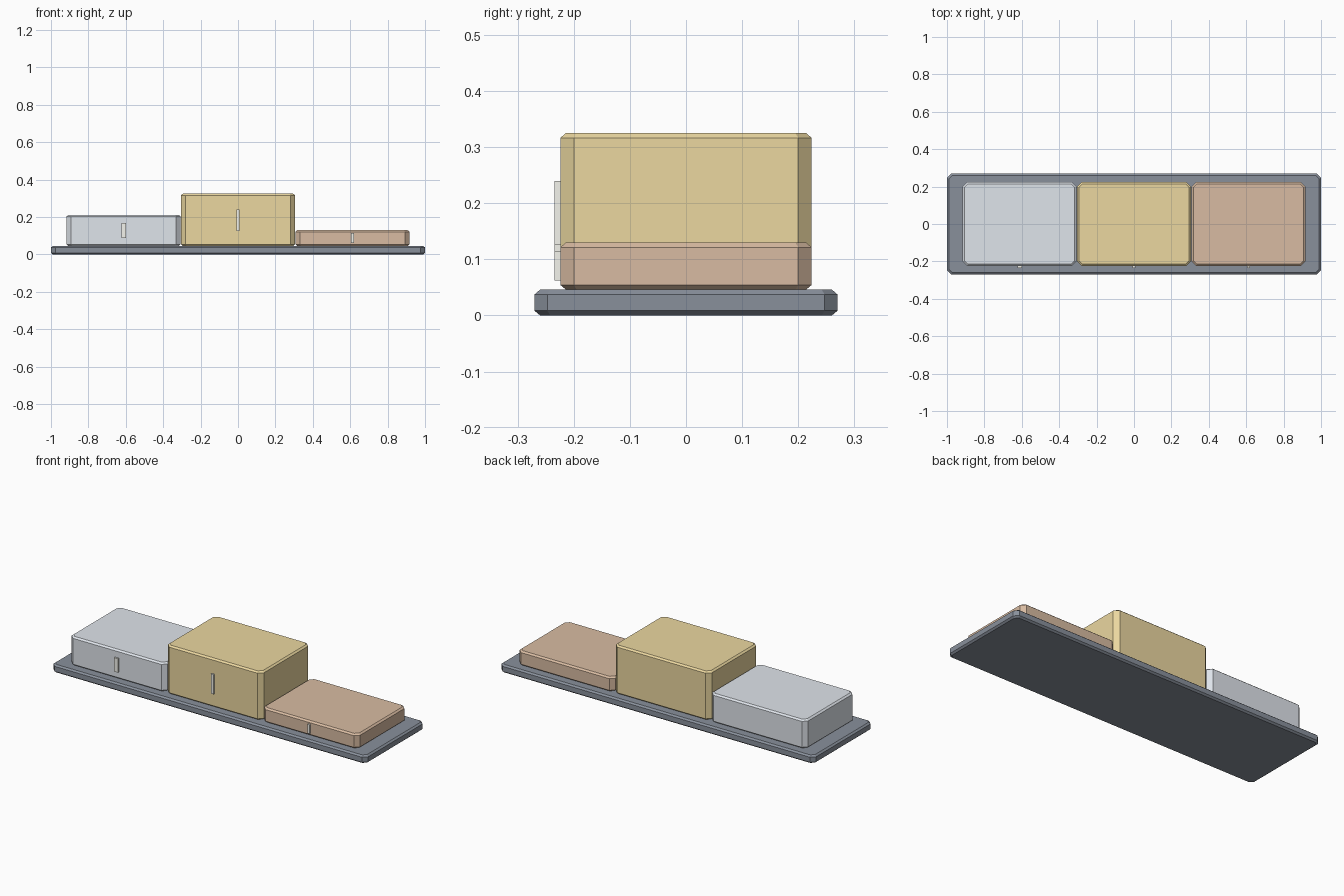
import bpy, bmesh

if "Cube" in bpy.data.objects:
    bpy.data.objects.remove(bpy.data.objects["Cube"])


def material(name, rgb):
    m = bpy.data.materials.new(name)
    m.diffuse_color = (*rgb, 1)
    m.use_nodes = True
    m.node_tree.nodes["Principled BSDF"].inputs["Base Color"].default_value = m.diffuse_color
    return m


def finish(name, bm, mat):
    bmesh.ops.recalc_face_normals(bm, faces=bm.faces)
    mesh = bpy.data.meshes.new(name)
    bm.to_mesh(mesh)
    bm.free()
    mesh.materials.append(mat)
    obj = bpy.data.objects.new(name, mesh)
    bpy.context.collection.objects.link(obj)
    return obj


def chamfered_slab(name, cx, hx, hy, z0, z1, corner, rim, mat):
    """Octagonal slab with cut corners and a chamfered top and bottom rim."""
    bm = bmesh.new()
    drop = rim * 0.85
    rings = []
    for z, inset in ((z0, rim), (z0 + drop, 0), (z1 - drop, 0), (z1, rim)):
        a, b, c = hx - inset, hy - inset, corner - inset * 0.5
        outline = [(a, -b + c), (a, b - c), (a - c, b), (-a + c, b),
                   (-a, b - c), (-a, -b + c), (-a + c, -b), (a - c, -b)]
        rings.append([bm.verts.new((cx + x, y, z)) for x, y in outline])
    for lo, hi in zip(rings, rings[1:]):
        for i in range(8):
            j = (i + 1) % 8
            bm.faces.new((lo[i], lo[j], hi[j], hi[i]))
    bm.faces.new(rings[0][::-1])
    bm.faces.new(rings[-1])
    return finish(name, bm, mat)


def marker(name, cx, cz, w, h, mat):
    """Plain raised bar on the front of a step."""
    bm = bmesh.new()
    bmesh.ops.create_cube(bm, size=1)
    bmesh.ops.scale(bm, vec=(w, 0.012, h), verts=bm.verts)
    bmesh.ops.translate(bm, vec=(cx, -0.228, cz), verts=bm.verts)
    return finish(name, bm, mat)


slate = material("slate", (0.25, 0.28, 0.33))
gold = material("gold", (0.83, 0.68, 0.35))
silver = material("silver", (0.74, 0.78, 0.83))
bronze = material("bronze", (0.69, 0.50, 0.36))
ivory = material("ivory", (0.90, 0.90, 0.84))

# Base plate
chamfered_slab("base_plate", 0, 1.0, 0.27, 0, 0.046, 0.023, 0.01, slate)

# Three steps, each with a plain front marker
steps = (("left", -0.612, 0.212, silver, 0.128, 0.024, 0.08),
         ("centre", 0.0, 0.325, gold, 0.183, 0.018, 0.113),
         ("right", 0.612, 0.13, bronze, 0.088, 0.014, 0.052))
for side, x, top, mat, mz, mw, mh in steps:
    chamfered_slab(side + "_step", x, 0.305, 0.224, 0.046, top, 0.024, 0.01, mat)
    marker(side + "_marker", x, mz, mw, mh, ivory)
